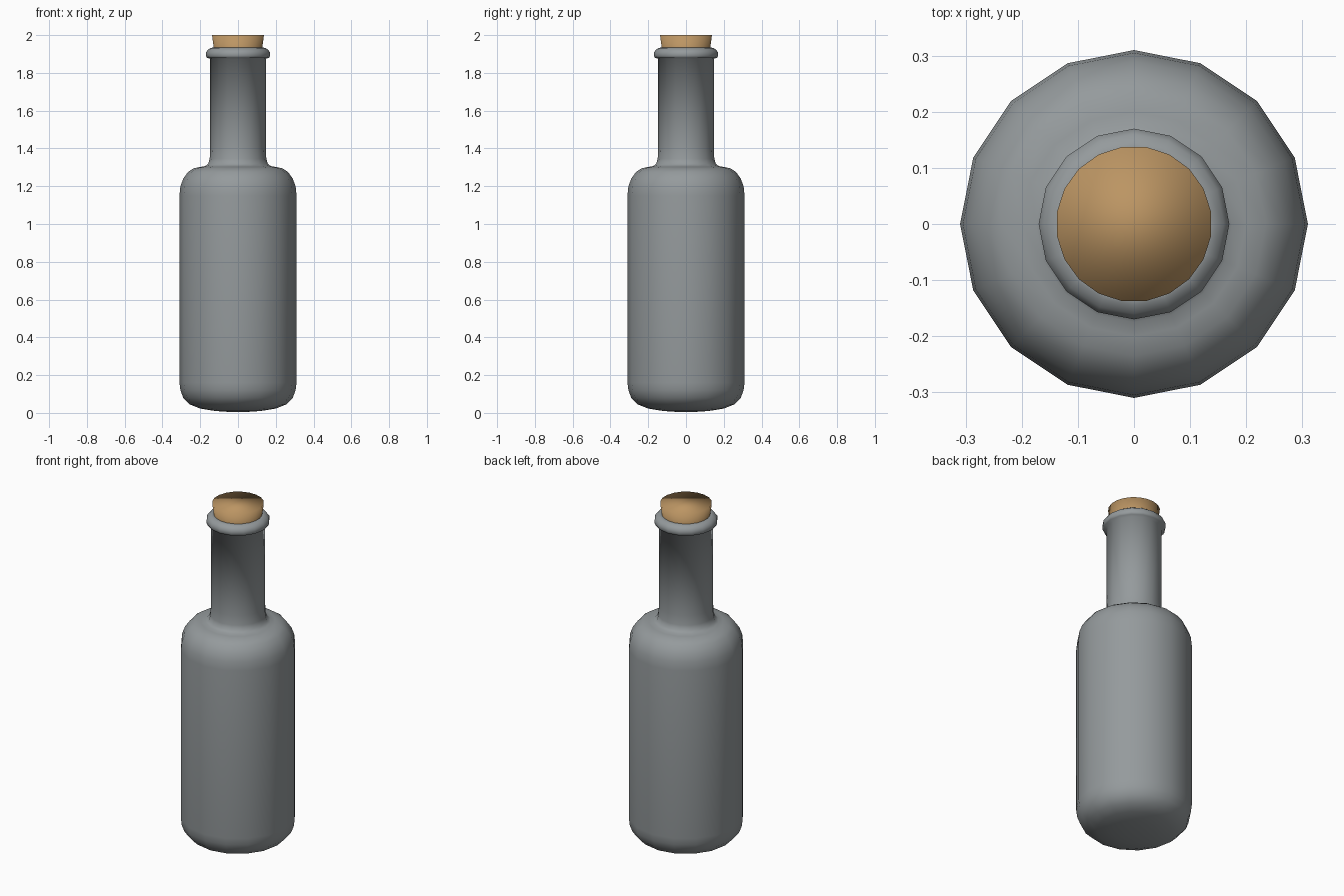
import bpy, math

if "Cube" in bpy.data.objects:
    bpy.data.objects.remove(bpy.data.objects["Cube"])

def material(name, rgb):
    m = bpy.data.materials.new(name)
    m.diffuse_color = (*rgb, 1)
    m.use_nodes = True
    m.node_tree.nodes["Principled BSDF"].inputs["Base Color"].default_value = m.diffuse_color
    return m

def lathe(name, profile, sides, mat, offset=0.0, cap_top=True):
    """Spin a (radius, height) profile around z, smooth shaded."""
    verts, faces = [], []
    for r, z in profile:
        for i in range(sides):
            a = 2 * math.pi * i / sides + offset
            verts.append((r * math.cos(a), r * math.sin(a), z))
    for k in range(len(profile) - 1):
        for i in range(sides):
            j = (i + 1) % sides
            a, b = k * sides, (k + 1) * sides
            faces.append((a + i, a + j, b + j, b + i))
    faces.append(tuple(reversed(range(sides))))
    if cap_top:
        n = (len(profile) - 1) * sides
        faces.append(tuple(range(n, n + sides)))
    me = bpy.data.meshes.new(name)
    me.from_pydata(verts, [], faces)
    me.materials.append(mat)
    me.polygons.foreach_set("use_smooth", [True] * len(me.polygons))
    ob = bpy.data.objects.new(name, me)
    bpy.context.collection.objects.link(ob)
    return ob

glass = material("grey glass", (0.30, 0.325, 0.335))
cork_mat = material("cork brown", (0.50, 0.30, 0.125))

# Bottle: base, body, shoulder, neck, lip and mouth
lathe("bottle", [
    (0.045, 0.005), (0.12, 0.01), (0.20, 0.023), (0.255, 0.045), (0.29, 0.08),
    (0.305, 0.12), (0.31, 0.16), (0.31, 1.15), (0.305, 1.20), (0.29, 1.24),
    (0.265, 1.275), (0.235, 1.295), (0.20, 1.302), (0.175, 1.306), (0.158, 1.318),
    (0.15, 1.345), (0.147, 1.40), (0.147, 1.875), (0.165, 1.88), (0.17, 1.89),
    (0.17, 1.908), (0.16, 1.922), (0.145, 1.932), (0.125, 1.935), (0.115, 1.92),
    (0.115, 1.80)], 16, glass, cap_top=False)

# Tapered cork stopper
lathe("cork", [(0.115, 1.82), (0.139, 2.0)], 20, cork_mat, offset=math.pi / 20)
